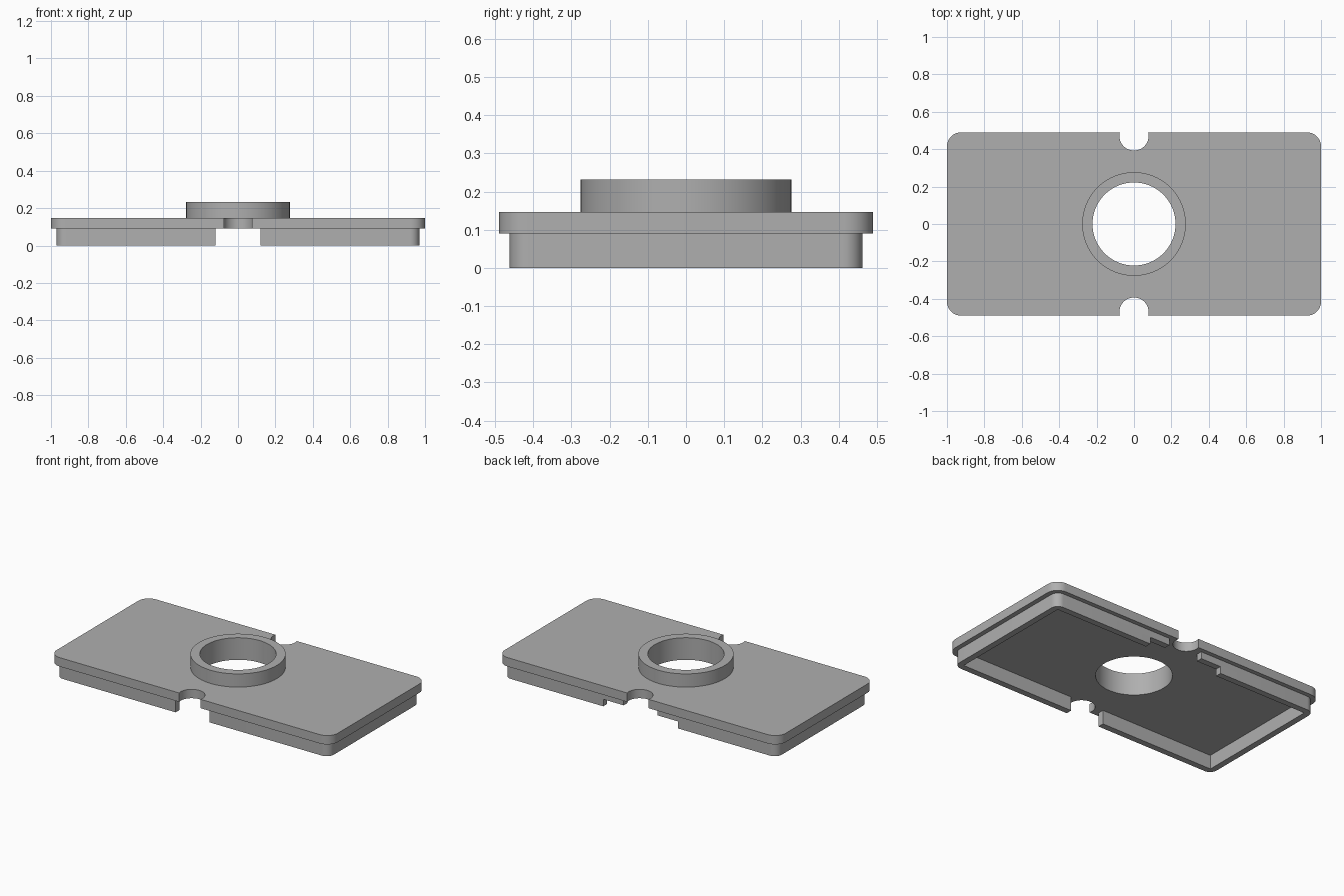
import bpy, bmesh, math

cube = bpy.data.objects.get("Cube")
if cube:
    bpy.data.objects.remove(cube, do_unlink=True)

grey = bpy.data.materials.new("plain grey")
grey.use_nodes = True
colour = (0.43, 0.43, 0.43, 1)
grey.diffuse_color = colour
grey.node_tree.nodes["Principled BSDF"].inputs["Base Color"].default_value = colour

BASE, TOP, RING_TOP = 0.09, 0.147, 0.232


def rounded_rect(hx, hy, r, steps=10):
    """Counter-clockwise outline with rounded corners."""
    pts = []
    for q, (sx, sy) in enumerate([(1, 1), (-1, 1), (-1, -1), (1, -1)]):
        for i in range(steps + 1):
            a = (q + i / steps) * math.pi / 2
            pts.append((sx * (hx - r) + r * math.cos(a), sy * (hy - r) + r * math.sin(a)))
    return pts


def circle(r, cy=0, n=96):
    return [(r * math.cos(2 * math.pi * i / n), cy + r * math.sin(2 * math.pi * i / n))
            for i in range(n)]


def box(x0, x1, y0, y1):
    return [(x0, y0), (x1, y0), (x1, y1), (x0, y1)]


def prism(name, outline, z0, z1):
    """Extrude an outline into a closed solid."""
    bm = bmesh.new()
    face = bm.faces.new([bm.verts.new((x, y, z0)) for x, y in outline])
    ext = bmesh.ops.extrude_face_region(bm, geom=[face])
    for v in ext["geom"]:
        if isinstance(v, bmesh.types.BMVert):
            v.co.z = z1
    bmesh.ops.recalc_face_normals(bm, faces=bm.faces[:])
    mesh = bpy.data.meshes.new(name)
    bm.to_mesh(mesh)
    bm.free()
    mesh.materials.append(grey)
    obj = bpy.data.objects.new(name, mesh)
    bpy.context.scene.collection.objects.link(obj)
    return obj


def cut(obj, cutters):
    """Subtract the cutters, bake the result and smooth the curved walls."""
    for c in cutters:
        c.hide_render = True
        mod = obj.modifiers.new("cut", "BOOLEAN")
        mod.operation, mod.solver, mod.object = "DIFFERENCE", "EXACT", c
    bpy.context.view_layer.update()
    graph = bpy.context.evaluated_depsgraph_get()
    baked = bpy.data.meshes.new_from_object(obj.evaluated_get(graph))
    obj.modifiers.clear()
    obj.data = baked
    for c in cutters:
        bpy.data.objects.remove(c, do_unlink=True)
    bpy.ops.object.select_all(action="DESELECT")
    obj.select_set(True)
    bpy.context.view_layer.objects.active = obj
    bpy.ops.object.shade_smooth_by_angle(angle=math.radians(30))


# Top plate with a central hole and a round notch in each long edge
plate = prism("top_plate", rounded_rect(1, 0.49, 0.075), BASE, TOP)
cut(plate, [prism("hole_cutter", circle(0.222), 0, 0.3)] +
    [prism("notch_cutter", circle(0.078, s * 0.471), 0, 0.3) for s in (-1, 1)])

# Raised collar around the hole
collar = prism("collar_ring", circle(0.277), TOP, RING_TOP)
cut(collar, [prism("bore_cutter", circle(0.222), 0, 0.3)])

# Skirt under the plate: hollow, open at both notches, stepped at the back
skirt = prism("lower_skirt", rounded_rect(0.97, 0.462, 0.05), 0, BASE)
cut(skirt, [prism("inside_cutter", box(-0.93, 0.93, -0.422, 0.422), -0.1, 0.2),
            prism("gap_cutter", box(-0.12, 0.12, -0.6, 0.6), -0.1, 0.2),
            prism("step_cutter", box(-0.265, 0.265, 0.3, 0.6), -0.1, 0.045)])
